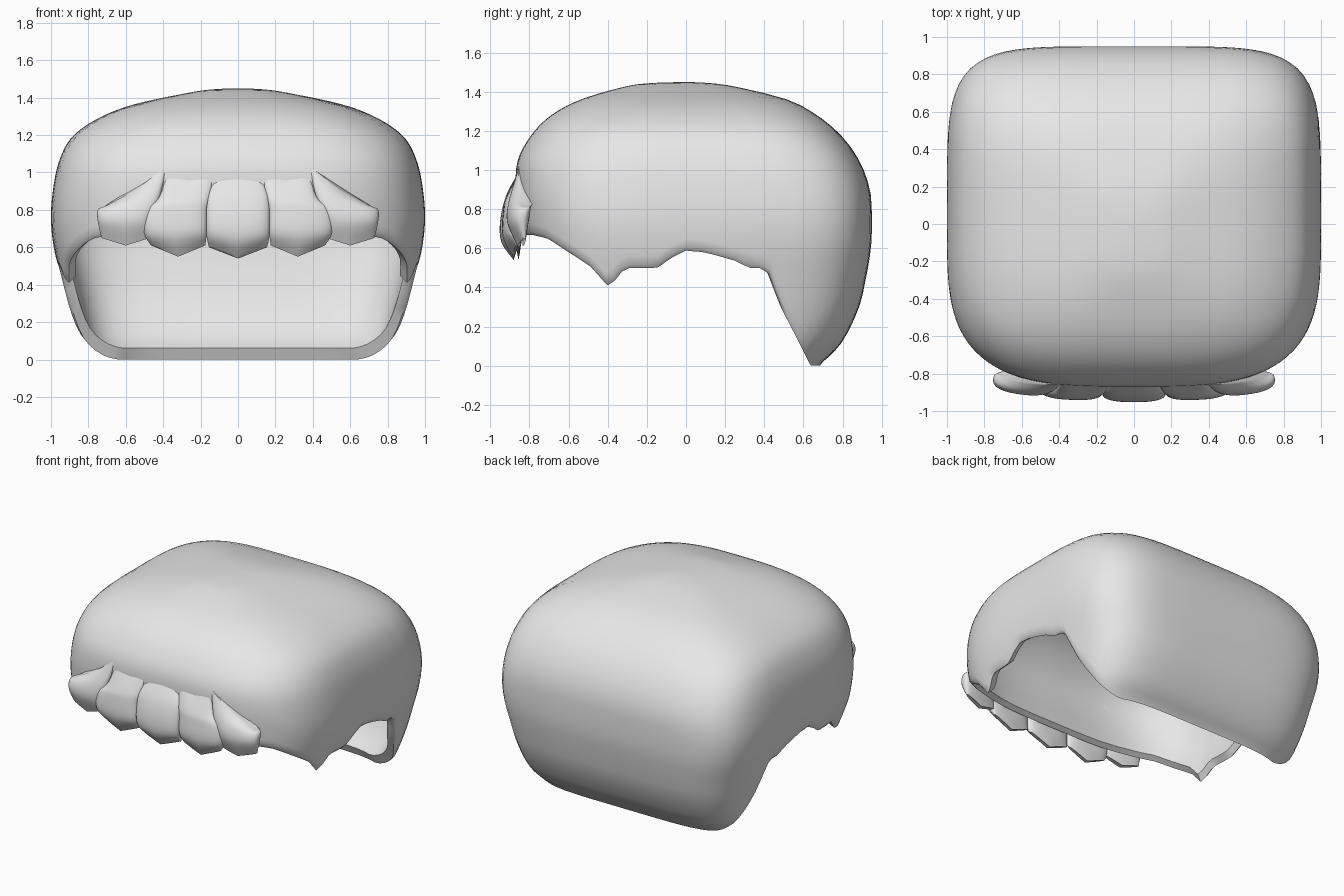
import bpy, math
from mathutils import Vector

cube = bpy.data.objects.get("Cube")
if cube:
    bpy.data.objects.remove(cube)

mat = bpy.data.materials.new("light grey")
mat.use_nodes = True
GREY = (0.8, 0.8, 0.8, 1)
mat.diffuse_color = GREY
mat.node_tree.nodes["Principled BSDF"].inputs["Base Color"].default_value = GREY


def curve(points, u):
    """Smooth curve through a list of vectors, u from 0 to len - 1."""
    i = min(int(u), len(points) - 2)
    t = u - i
    p1, p2 = points[i], points[i + 1]
    p0 = points[i - 1] if i else p1
    p3 = points[min(i + 2, len(points) - 1)]
    return (p1 * 2 + (p2 - p0) * t + (p0 * 2 - p1 * 5 + p2 * 4 - p3) * t * t
            + (p1 * 3 - p0 - p2 * 3 + p3) * t ** 3) / 2


def rounded(angle, n):
    """Point on a unit rounded square."""
    c, s = math.cos(angle), math.sin(angle)
    r = (abs(c) ** n + abs(s) ** n) ** (-1 / n)
    return c * r, s * r


def make(name, rings):
    """Loft closed rings of points into a smooth, capped object."""
    n = len(rings[0])
    verts = [p for ring in rings for p in ring]
    faces = [(k * n + i, (k + 1) * n + i, (k + 1) * n + (i + 1) % n, k * n + (i + 1) % n)
             for k in range(len(rings) - 1) for i in range(n)]
    faces.append(tuple(range(n)))
    faces.append(tuple(range(len(verts) - n, len(verts)))[::-1])
    mesh = bpy.data.meshes.new(name)
    mesh.from_pydata(verts, [], faces)
    mesh.materials.append(mat)
    obj = bpy.data.objects.new(name, mesh)
    bpy.context.collection.objects.link(obj)
    bpy.ops.object.select_all(action='DESELECT')
    obj.select_set(True)
    bpy.context.view_layer.objects.active = obj
    bpy.ops.object.shade_smooth_by_angle(angle=math.radians(50))


# Hair cap: height, half width, front reach, back reach
LEVELS = [Vector(v) for v in (
    (1.45, 0.02, 0.03, 0.02), (1.444, 0.14, 0.19, 0.13), (1.425, 0.27, 0.32, 0.26),
    (1.36, 0.57, 0.54, 0.52), (1.28, 0.765, 0.69, 0.67), (1.18, 0.895, 0.79, 0.79),
    (1.05, 0.96, 0.86, 0.885), (0.90, 0.99, 0.87, 0.94), (0.75, 1.0, 0.85, 0.95),
    (0.60, 0.985, 0.83, 0.945), (0.45, 0.95, 0.81, 0.92), (0.30, 0.917, 0.79, 0.885),
    (0.14, 0.88, 0.77, 0.81), (0.05, 0.845, 0.75, 0.735), (0.0, 0.82, 0.73, 0.67))]
# Lower hairline: depth, height
HAIRLINE = [(-1, 0.66), (-0.80, 0.67), (-0.72, 0.65), (-0.5, 0.51), (-0.4, 0.40),
            (-0.32, 0.5), (-0.15, 0.5), (-0.08, 0.55), (0, 0.59), (0.1, 0.58),
            (0.25, 0.54), (0.33, 0.5), (0.42, 0.5), (0.5, 0.29), (0.6, 0.1), (0.65, 0), (1, 0)]


def hairline(y):
    for (y0, z0), (y1, z1) in zip(HAIRLINE, HAIRLINE[1:]):
        if y <= y1:
            return z0 + (z1 - z0) * (y - y0) / (y1 - y0)
    return 0


def cap_point(angle, u):
    z, width, front, back = curve(LEVELS, u)
    k = min(1, u / 8)
    x, y = rounded(angle, 3 + 2.2 * k if math.sin(angle) > 0 else 2.6 + k)
    return Vector((x * width, y * (back if y > 0 else front), z))


COLUMNS, ROWS = 144, 32
MIDDLE = Vector((0, 0, 0.7))
columns = []
for i in range(COLUMNS):
    angle = 2 * math.pi * i / COLUMNS
    u = 8.0
    while u < len(LEVELS) - 1:
        p = cap_point(angle, u)
        if p.z - 0.02 <= hairline(p.y):
            break
        u += 0.01
    outer = [cap_point(angle, u * r / ROWS) for r in range(ROWS + 1)]
    end = outer[-1]
    # Chamfered lip along the hairline
    lip = Vector((end.x * 0.98, end.y * 0.98, max(0, end.z - 0.02)))
    # Lining, thin at the crown and thicker at the rim
    lining = [MIDDLE + (p - MIDDLE) * (0.985 - 0.045 * (r / ROWS) ** 2)
              for r, p in enumerate(outer)]
    columns.append(outer + [lip] + lining[::-1])
make("hair_cap", [list(ring) for ring in zip(*columns)])


# Fringe locks: height, centre, half width, depth position, half depth, tip drop, slope
def lock(name, rows, side=1):
    rows = [Vector(r) for r in rows]
    steps, sides = 16, 32
    rings = []
    for k in range(steps + 1):
        z, xm, w, ym, d, drop, slope = curve(rows, k / steps * (len(rows) - 1))
        ring = []
        for i in range(sides):
            cx, cy = rounded(2 * math.pi * i / sides, 2.8)
            x = xm + w * cx
            ring.append((side * x, ym + d * cy + 0.12 * abs(x) ** 3,
                         z - drop * (1 - abs(cx)) + slope * cx))
        rings.append(ring if side > 0 else ring[::-1])
    make(name, rings)


lock("fringe_middle", (
    (0.97, 0, 0.12, -0.849, 0.012, -0.01, 0), (0.87, 0, 0.163, -0.885, 0.035, 0, 0),
    (0.75, 0, 0.17, -0.9, 0.05, 0.01, 0), (0.66, 0, 0.168, -0.893, 0.05, 0.03, 0),
    (0.60, 0, 0.155, -0.868, 0.012, 0.06, 0)))
INNER = ((1.0, 0.255, 0.125, -0.846, 0.012, 0.02, 0), (0.87, 0.285, 0.135, -0.882, 0.035, 0, 0),
         (0.80, 0.33, 0.165, -0.892, 0.045, 0, 0), (0.68, 0.335, 0.168, -0.893, 0.048, 0.02, 0),
         (0.61, 0.32, 0.145, -0.87, 0.012, 0.06, 0))
OUTER = ((0.925, 0.55, 0.17, -0.845, 0.025, 0.02, -0.11), (0.83, 0.585, 0.165, -0.875, 0.048, 0, -0.03),
         (0.74, 0.61, 0.14, -0.888, 0.048, 0.01, 0), (0.65, 0.60, 0.13, -0.872, 0.015, 0.04, 0))
for word, side in (("left", 1), ("right", -1)):
    lock("fringe_inner_" + word, INNER, side)
    lock("fringe_outer_" + word, OUTER, side)
